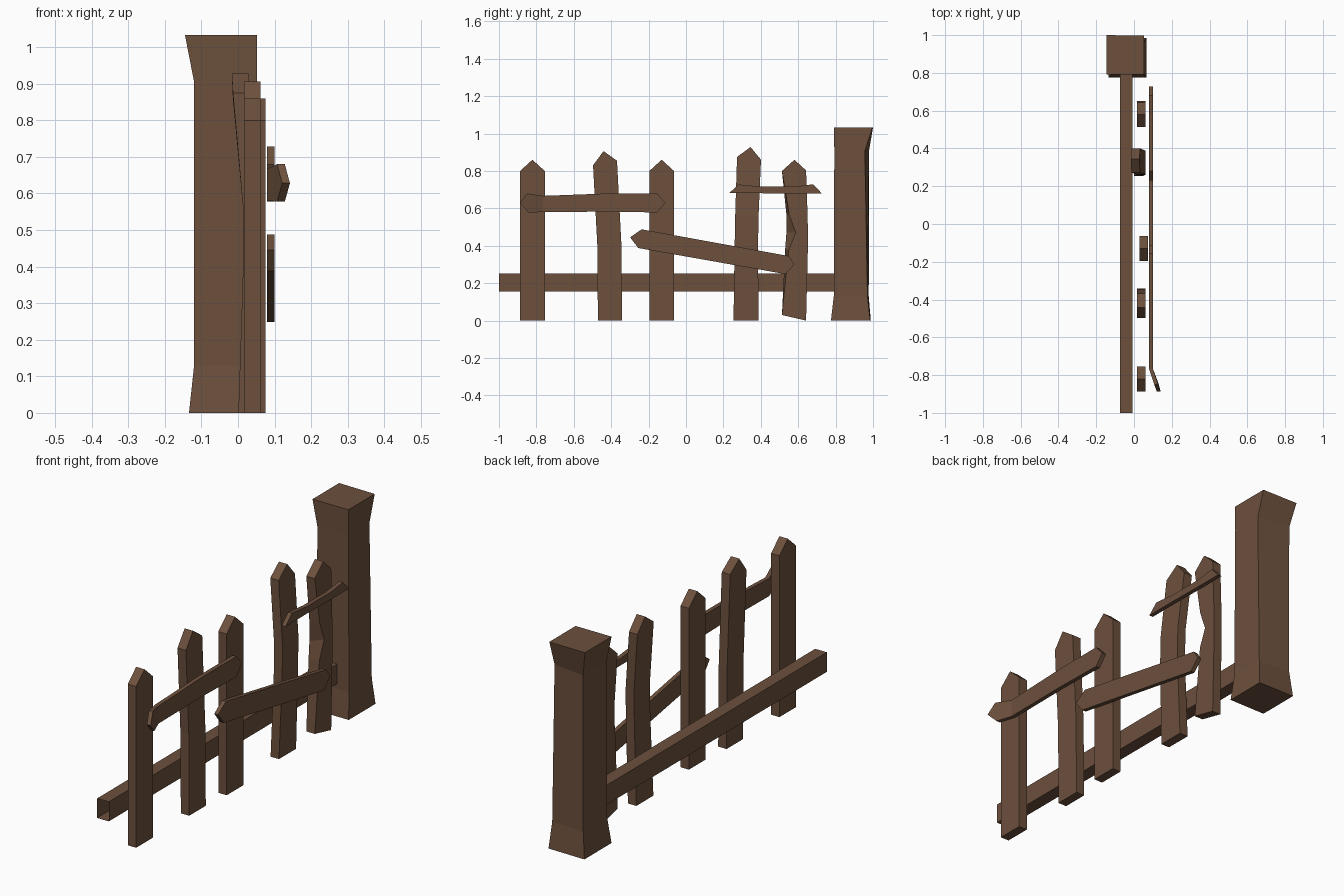
import bpy, bmesh

wood = bpy.data.materials.new("brown wood")
wood.diffuse_color = (0.15, 0.08, 0.046, 1)


def loft(name, rings, capped=True):
    """Skin a list of four-point rings; coincident points merge into ridges."""
    bm = bmesh.new()
    rows = [[bm.verts.new(p) for p in ring] for ring in rings]
    for a, b in zip(rows, rows[1:]):
        for i in range(4):
            j = (i + 1) % 4
            bm.faces.new((a[i], a[j], b[j], b[i]))
    if capped:
        bm.faces.new(rows[0][::-1])
        bm.faces.new(rows[-1])
    bmesh.ops.remove_doubles(bm, verts=bm.verts, dist=0.0005)
    bmesh.ops.recalc_face_normals(bm, faces=bm.faces)
    mesh = bpy.data.meshes.new(name)
    bm.to_mesh(mesh)
    bm.free()
    mesh.materials.append(wood)
    obj = bpy.data.objects.new(name, mesh)
    bpy.context.collection.objects.link(obj)


def picket(name, sections, thick=0.046, chip={}):
    """Sections: (x, y left, z left, y right, z right), from foot to tip.
    chip gives the front-left y of a section where the edge is broken."""
    rings = []
    for i, (x, yl, zl, yr, zr) in enumerate(sections):
        rings.append([(x, yl, zl), (x, yr, zr),
                      (x + thick, yr, zr), (x + thick, chip.get(i, yl), zl)])
    loft(name, rings)


def board(name, stations, thick=0.021):
    """Stations: (x, y low, z low, y high, z high), from one tip to the other."""
    loft(name, [[(x, yl, zl), (x, yh, zh), (x + thick, yh, zh), (x + thick, yl, zl)]
                for x, yl, zl, yh, zh in stations])


# Gate post, flared at head and foot: z, x0, x1, y0, y1 back, y1 front
post = [(0, -0.134, 0.065, 0.775, 0.988, 0.985),
        (0.13, -0.12, 0.055, 0.79, 0.977, 0.97),
        (0.905, -0.12, 0.052, 0.793, 0.978, 0.956),
        (1.033, -0.145, 0.052, 0.791, 1.0, 0.997)]
loft("gate_post", [[(x0, y0, z), (x1, y0, z), (x1, yf, z), (x0, yb, z)]
                   for z, x0, x1, y0, yb, yf in post])

# Lower rail, open at its free end
loft("lower_rail", [[(-0.073, y, 0.155), (-0.009, y, 0.155),
                     (-0.009, y, 0.252), (-0.073, y, 0.252)] for y in (-1, 0.8)], False)

# Two upright pickets
for name, x, y in (("picket_1", 0.016, -0.821), ("picket_3", 0.029, -0.13)):
    picket(name, [(x, y - 0.066, 0, y + 0.066, 0),
                  (x, y - 0.066, 0.8, y + 0.066, 0.8),
                  (x, y, 0.86, y, 0.86)])

# Picket bent sideways
picket("picket_2", [(0.016, -0.471, 0, -0.341, 0),
                    (0.016, -0.474, 0.4, -0.345, 0.4),
                    (0.016, -0.497, 0.83, -0.369, 0.855),
                    (0.016, -0.441, 0.906, -0.441, 0.906)])

# Picket bent backwards
picket("picket_4", [(0.001, 0.254, 0, 0.388, 0),
                    (0.014, 0.26, 0.4, 0.385, 0.4),
                    (0.014, 0.263, 0.56, 0.388, 0.56),
                    (-0.014, 0.273, 0.875, 0.401, 0.86),
                    (-0.017, 0.345, 0.928, 0.345, 0.928)])

# Broken picket with a chipped front edge
picket("picket_5", [(0.016, 0.513, 0.03, 0.642, 0),
                    (0.016, 0.53, 0.38, 0.652, 0.4),
                    (0.016, 0.537, 0.47, 0.652, 0.47),
                    (0.016, 0.537, 0.565, 0.65, 0.565),
                    (0.016, 0.513, 0.8, 0.642, 0.803),
                    (0.016, 0.58, 0.86, 0.58, 0.86)],
       chip={1: 0.55, 2: 0.587, 3: 0.552})

# Upper board with its left end sprung outwards
board("upper_board", [(0.121, -0.888, 0.628, -0.888, 0.628),
                      (0.107, -0.84, 0.578, -0.85, 0.68),
                      (0.079, -0.765, 0.58, -0.765, 0.667),
                      (0.079, -0.41, 0.583, -0.41, 0.68),
                      (0.079, -0.155, 0.578, -0.155, 0.68),
                      (0.079, -0.11, 0.63, -0.11, 0.63)])

# Fallen sloping board
board("fallen_board", [(0.079, -0.299, 0.445, -0.299, 0.445),
                       (0.079, -0.255, 0.388, -0.237, 0.488),
                       (0.079, 0.53, 0.249, 0.55, 0.345),
                       (0.079, 0.58, 0.3, 0.58, 0.3)])

# Split narrow board
board("split_board", [(0.079, 0.23, 0.681, 0.24, 0.69),
                      (0.079, 0.28, 0.681, 0.28, 0.728),
                      (0.079, 0.4, 0.681, 0.4, 0.716),
                      (0.079, 0.58, 0.679, 0.58, 0.716),
                      (0.079, 0.68, 0.679, 0.68, 0.729),
                      (0.079, 0.727, 0.679, 0.727, 0.679)])
